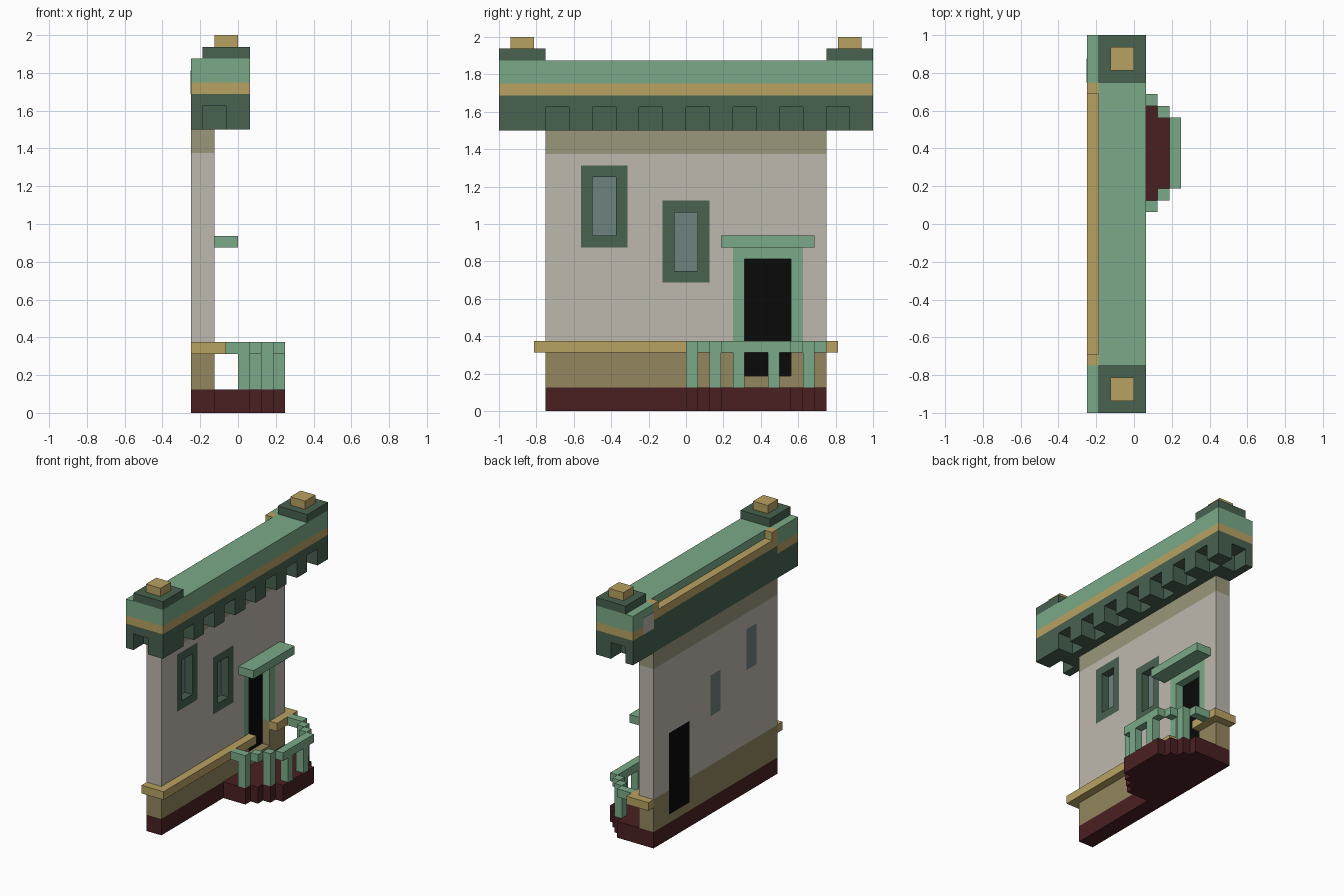
import bpy, bmesh

cube = bpy.data.objects.get("Cube")
if cube:
    bpy.data.objects.remove(cube, do_unlink=True)

U = 1 / 16  # one block


def srgb(c):
    c /= 255
    return c / 12.92 if c <= 0.04045 else ((c + 0.055) / 1.055) ** 2.4


def material(name, r, g, b):
    m = bpy.data.materials.new(name)
    col = (srgb(r), srgb(g), srgb(b), 1)
    m.diffuse_color = col
    m.use_nodes = True
    node = next(n for n in m.node_tree.nodes if n.type == 'BSDF_PRINCIPLED')
    node.inputs["Base Color"].default_value = col
    node.inputs["Roughness"].default_value = 0.9
    return m


CREAM = material("cream plaster", 190, 184, 174)
MINT = material("mint green", 122, 170, 136)
DARK = material("dark green", 72, 98, 80)
GOLD = material("gold trim", 184, 162, 98)
MAROON = material("maroon base", 74, 32, 34)
TAN = material("tan dado", 147, 134, 94)
OLIVE = material("olive frieze", 155, 151, 124)
GLASS = material("window glass", 110, 130, 125)
BLACK = material("black door", 10, 10, 10)


def boxes(name, mat, *specs):
    """One object made of boxes given as (x0, x1, y0, y1, z0, z1) in blocks."""
    bm = bmesh.new()
    for x0, x1, y0, y1, z0, z1 in specs:
        vs = bmesh.ops.create_cube(bm, size=1)["verts"]
        for v in vs:
            v.co = ((x0 if v.co.x < 0 else x1) * U,
                    (y0 if v.co.y < 0 else y1) * U,
                    (z0 if v.co.z < 0 else z1) * U)
    me = bpy.data.meshes.new(name)
    bm.to_mesh(me)
    bm.free()
    if mat:
        me.materials.append(mat)
    ob = bpy.data.objects.new(name, me)
    bpy.context.collection.objects.link(ob)
    return ob


def cut(ob, *spec):
    """Cut a box-shaped opening and bake the result."""
    tool = boxes("cutter", None, spec)
    tool.hide_render = True
    mod = ob.modifiers.new("opening", 'BOOLEAN')
    mod.operation, mod.solver, mod.object = 'DIFFERENCE', 'EXACT', tool
    bpy.context.view_layer.update()
    dg = bpy.context.evaluated_depsgraph_get()
    me = bpy.data.meshes.new_from_object(ob.evaluated_get(dg))
    ob.modifiers.clear()
    ob.data = me
    bpy.data.objects.remove(tool, do_unlink=True)


# Wall in horizontal bands
boxes("wall_base", MAROON, (-4, -2, -12, 12, 0, 2))
dado = boxes("wall_dado", TAN, (-4, -2, -12, 12, 2, 6))
plaster = boxes("wall_plaster", CREAM, (-4, -2, -12, 12, 6, 22))
boxes("wall_frieze", OLIVE, (-4, -2, -12, 12, 22, 24))

# Windows: stepped opening, flush frame, glass at the back
for name, y, z in (("upper", -7, 14), ("lower", 0, 11)):
    cut(plaster, -3, -1, y - 2, y + 2, z, z + 7)
    cut(plaster, -5, -2.5, y - 1, y + 1, z + 1, z + 6)
    boxes(name + "_window_frame", DARK,
          (-3, -2, y - 2, y - 1, z, z + 7), (-3, -2, y + 1, y + 2, z, z + 7),
          (-3, -2, y - 1, y + 1, z, z + 1), (-3, -2, y - 1, y + 1, z + 6, z + 7))
    boxes(name + "_window_glass", GLASS, (-4, -3, y - 1, y + 1, z + 1, z + 6))

# Doorway, door, frame and hood
cut(dado, -5, -1, 5, 9, 3, 7)
cut(plaster, -5, -1, 5, 9, 5, 13)
cut(plaster, -3, -1, 4, 10, 5, 14)
boxes("door", BLACK, (-4, -3, 5, 9, 3, 13))
boxes("door_frame", MINT, (-3, -2, 4, 5, 6, 14), (-3, -2, 9, 10, 6, 14),
      (-3, -2, 5, 9, 13, 14))
boxes("door_hood", MINT, (-2, 0, 3, 11, 14, 15))

# Gold rail along the front, returning round both ends
boxes("wall_rail", GOLD, (-2, -1, -12, 5, 5, 6), (-2, -1, 9, 12, 5, 6),
      (-4, -1, -13, -12, 5, 6), (-4, -1, 12, 13, 5, 6))

# Stepped porch floor
boxes("porch_floor", MAROON, (-2, 1, 0, 12, 0, 2), (1, 2, 1, 11, 0, 2),
      (2, 3, 2, 10, 0, 2), (3, 4, 3, 9, 0, 2))

# Stepped handrail, mirrored about the middle of the porch
rail = [(3, 4, 3, 9, 5, 6)]
for x0, x1, y in ((-1, 1, 0), (1, 2, 1), (2, 3, 2)):
    rail += [(x0, x1, y, y + 1, 5, 6), (x0, x1, 11 - y, 12 - y, 5, 6)]
boxes("porch_handrail", MINT, *rail)
boxes("porch_posts", MINT, *[(x, x + 1, y, y + 1, 2, 5) for x, y in
                             ((0, 0), (2, 2), (3, 4), (3, 7), (1, 10))])

# Cornice: core, dentils and stacked mouldings
boxes("cornice_core", DARK, (-4, -1, -14, 14, 24, 26))
dentils = [(-1, 1, y, y + 2, 24, 26) for y in range(-10, 11, 4)]
dentils += [(-1, 1, -16, -12, 24, 26), (-1, 1, 14, 16, 24, 26)]
for y in (-16, 14):
    dentils.append((-4, -3, y, y + 2, 24, 26))
boxes("cornice_dentils", DARK, *dentils)
boxes("cornice_band", DARK, (-4, 1, -16, 16, 26, 27))
boxes("cornice_back", DARK, (-4, -3, -12, 12, 27, 28))
boxes("cornice_gold_band", GOLD, (-3, 1, -12, 12, 27, 28),
      (-4, 1, -16, -12, 27, 28), (-4, 1, 12, 16, 27, 28))
boxes("cornice_top", MINT, (-3, 1, -12, 12, 28, 30),
      (-4, 1, -16, -12, 28, 30), (-4, 1, 12, 16, 28, 30))
boxes("roof_back_trim", GOLD, (-4, -3, -11, 11, 28, 29),
      (-4, -3, -12, -11, 28, 30), (-4, -3, 11, 12, 28, 30))
boxes("cornice_back_patch", CREAM, (-4.04, -4, 12, 14, 27, 29))

# Caps on both ends
for name, y in (("front", -14), ("back", 14)):
    boxes(name + "_cap", DARK, (-3, 1, y - 2, y + 2, 30, 31))
    boxes(name + "_finial", GOLD, (-2, 0, y - 1, y + 1, 31, 32))
